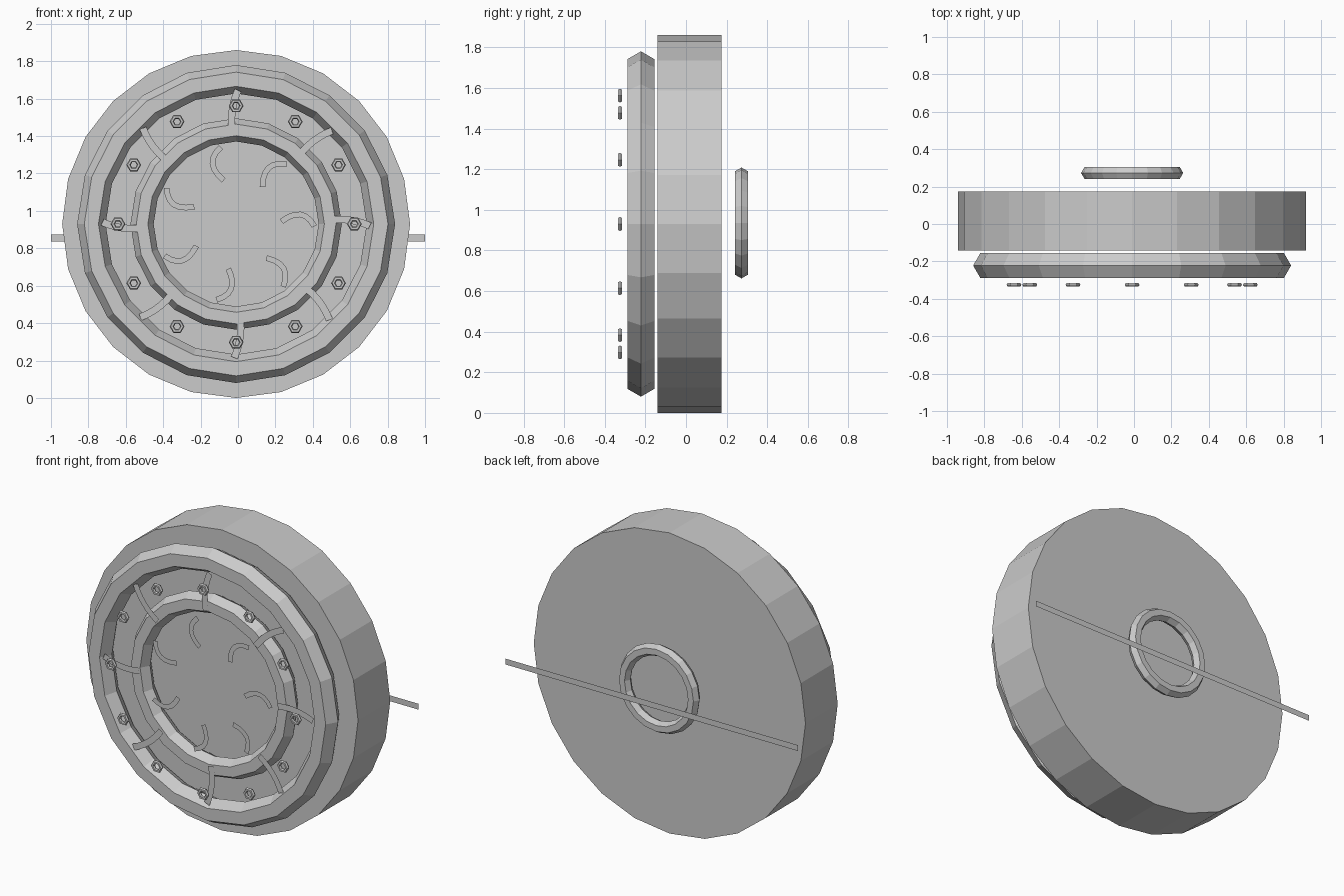
import bpy, bmesh
from math import pi, cos, sin, tau
from mathutils import Vector

cube = bpy.data.objects.get("Cube")
if cube:
    bpy.data.objects.remove(cube, do_unlink=True)

CX, CZ = -0.01, 0.93          # centre axis of the wheel

grey = bpy.data.materials.new("plain_grey")
grey.use_nodes = True
grey.diffuse_color = (0.6, 0.6, 0.6, 1)
grey.node_tree.nodes["Principled BSDF"].inputs["Base Color"].default_value = (0.6, 0.6, 0.6, 1)


def finish(name):
    ob = bpy.context.object
    ob.name = ob.data.name = name
    ob.data.materials.append(grey)
    return ob


def ring(name, x, y, z, major, minor, sides=20):
    """Faceted ring with a six-sided section, facing the front."""
    bpy.ops.mesh.primitive_torus_add(
        location=(x, y, z), rotation=(pi / 2, 0, 0), major_radius=major,
        minor_radius=minor, major_segments=sides, minor_segments=6)
    return finish(name)


def ribbon(name, points, width, y, steps=6):
    """Flat curved strip through three points (inner, middle, outer)."""
    a, m, b = (Vector(p) for p in points)
    c = 2 * m - (a + b) / 2
    bm = bmesh.new()
    rows = []
    for i in range(steps + 1):
        t = i / steps
        p = (1 - t) ** 2 * a + 2 * t * (1 - t) * c + t * t * b
        d = ((1 - t) * (c - a) + t * (b - c)).normalized()
        side = Vector((-d.y, d.x)) * width / 2
        rows.append([bm.verts.new((q.x, 0, q.y)) for q in (p - side, p + side)])
    for (p, q), (r, s) in zip(rows, rows[1:]):
        bm.faces.new((p, r, s, q))
    mesh = bpy.data.meshes.new(name)
    bm.to_mesh(mesh)
    bm.free()
    mesh.materials.append(grey)
    return mesh


def spin_copies(name, mesh, count, start, y):
    for i in range(count):
        ob = bpy.data.objects.new(f"{name}_{i + 1}", mesh)
        ob.location = (CX, y, CZ)
        ob.rotation_euler = (0, -(start + tau * i / count), 0)
        bpy.context.collection.objects.link(ob)


# Main drum
bpy.ops.mesh.primitive_cylinder_add(vertices=24, radius=0.93, depth=0.315,
                                    location=(CX, 0.017, CZ), rotation=(pi / 2, 0, 0))
finish("drum")

# Front and rear rings
ring("outer_front_ring", CX, -0.222, CZ, 0.774, 0.076)
ring("inner_front_ring", CX, -0.215, CZ, 0.503, 0.062)
ring("rear_ring", CX, 0.273, CZ + 0.005, 0.236, 0.037)

# Hexagonal nuts around the front
for i in range(12):
    a = tau * i / 12
    ring(f"nut_{i + 1}", CX + 0.632 * cos(a), -0.325, CZ + 0.632 * sin(a),
         0.028, 0.0115, sides=6)

# Curved strips: seven on the centre disc, eight across the inner ring
inner = ribbon("centre_strip", [(0.243, 0.004), (0.345, 0.038), (0.418, -0.028)], 0.03, 0)
spin_copies("centre_strip", inner, 7, 0.038, -0.265)
outer = ribbon("cross_strip", [(0.475, 0.018), (0.6, 0.022), (0.715, -0.01)], 0.038, 0)
spin_copies("cross_strip", outer, 8, 0, -0.276)

# Thin rear bar
bpy.ops.mesh.primitive_plane_add(size=1, location=(0, 0.335, 0.855), rotation=(-pi / 2, 0, 0))
bar = finish("rear_bar")
bar.scale = (2, 0.036, 1)
